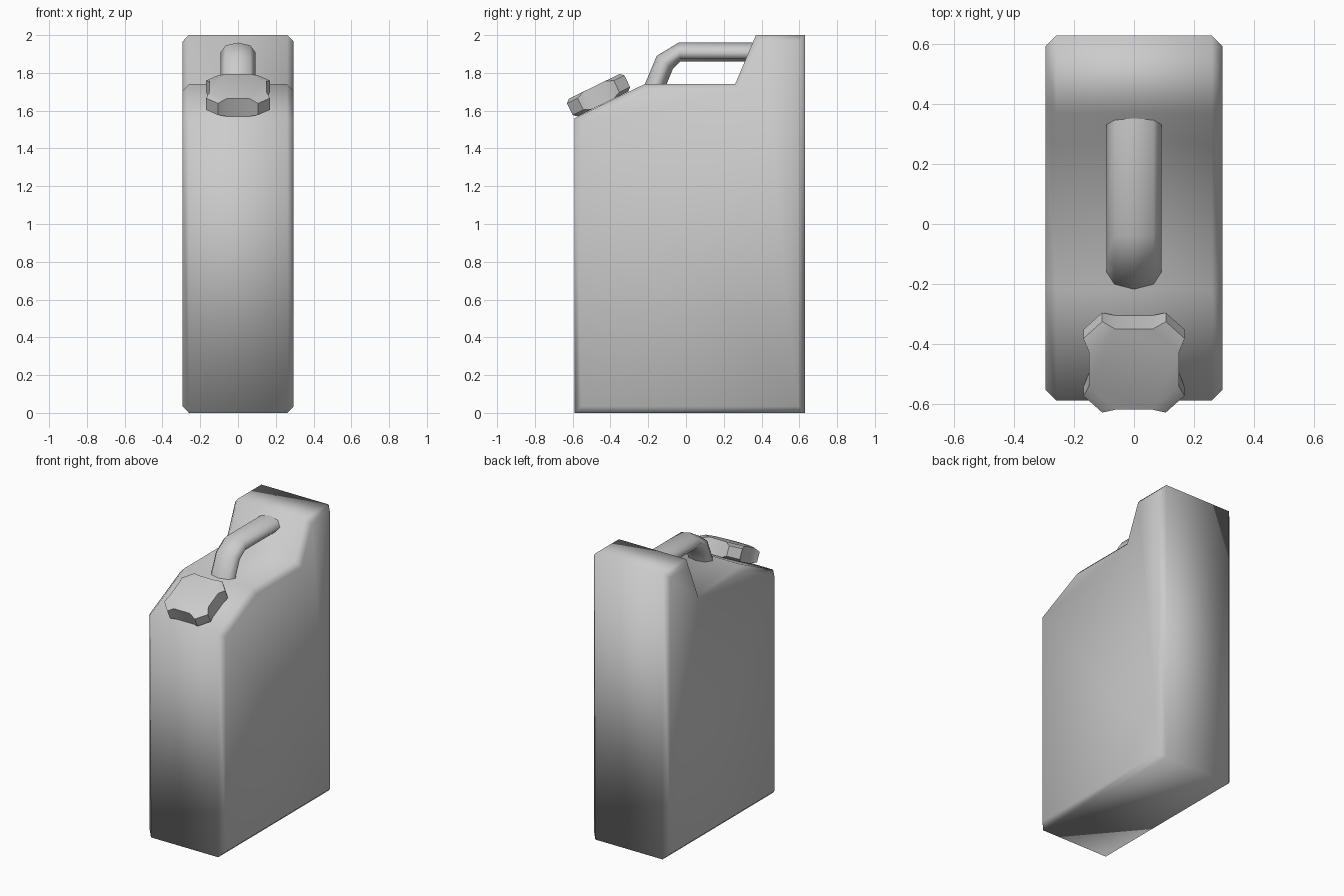
import bpy, bmesh, math
from mathutils import Matrix, Vector

if "Cube" in bpy.data.objects:
    bpy.data.objects.remove(bpy.data.objects["Cube"])

grey = bpy.data.materials.new("plain grey")
grey.use_nodes = True
colour = (0.6, 0.6, 0.6, 1)
grey.diffuse_color = colour
grey.node_tree.nodes["Principled BSDF"].inputs["Base Color"].default_value = colour


def finish(bm, name, sharp_angle=None):
    """Turn a bmesh into a smooth shaded object."""
    bmesh.ops.recalc_face_normals(bm, faces=bm.faces)
    mesh = bpy.data.meshes.new(name)
    bm.to_mesh(mesh)
    bm.free()
    mesh.materials.append(grey)
    obj = bpy.data.objects.new(name, mesh)
    bpy.context.collection.objects.link(obj)
    bpy.ops.object.select_all(action="DESELECT")
    obj.select_set(True)
    bpy.context.view_layer.objects.active = obj
    if sharp_angle:
        bpy.ops.object.shade_smooth_by_angle(angle=math.radians(sharp_angle))
    else:
        bpy.ops.object.shade_smooth()
    return obj


# Body: side outline extruded across, with chamfered rims
half, chamfer = 0.295, 0.035
outline = [(-0.59, 0), (0.63, 0), (0.63, 2), (0.37, 2),
           (0.26, 1.74), (-0.22, 1.74), (-0.59, 1.56)]
bm = bmesh.new()
side = bm.faces.new([bm.verts.new((chamfer - half, y, z)) for y, z in outline])
extruded = bmesh.ops.extrude_face_region(bm, geom=[side], use_keep_orig=True)["geom"]
bmesh.ops.translate(bm, vec=(2 * (half - chamfer), 0, 0),
                    verts=[v for v in extruded if isinstance(v, bmesh.types.BMVert)])
bmesh.ops.recalc_face_normals(bm, faces=bm.faces)
bm.normal_update()
sides = [f for f in bm.faces if abs(f.normal.x) > 0.9]
bmesh.ops.inset_individual(bm, faces=sides, thickness=chamfer, depth=chamfer,
                           use_even_offset=True)
finish(bm, "can_body")

# Handle: flattened eight-sided tube between outer and inner side lines
outer = [(-0.22, 1.735), (-0.155, 1.89), (-0.04, 1.96), (0.36, 1.96)]
inner = [(-0.105, 1.735), (-0.07, 1.82), (-0.03, 1.86), (0.315, 1.86)]
bm = bmesh.new()
rings = []
for a, b in zip(outer, inner):
    a, b = Vector((0, *a)), Vector((0, *b))
    centre, reach = (a + b) / 2, (a - b) / 2
    ring = []
    for i in range(8):
        t = i * math.tau / 8
        p = centre + reach * math.cos(t) + Vector((0.092 * math.sin(t), 0, 0))
        ring.append(bm.verts.new(p))
    rings.append(ring)
for r, s in zip(rings, rings[1:]):
    for i in range(8):
        j = (i + 1) % 8
        bm.faces.new((r[i], r[j], s[j], s[i]))
finish(bm, "carry_handle")

# Cap: octagonal disc with four grip lobes, tilted onto the front slope
bm = bmesh.new()
bmesh.ops.create_cone(bm, cap_ends=True, segments=8, depth=0.104,
                      radius1=0.162, radius2=0.162)
# Turn the disc so its flats face the axes
if max(v.co.x for v in bm.verts) > 0.155:
    bmesh.ops.rotate(bm, verts=bm.verts, matrix=Matrix.Rotation(math.pi / 8, 3, "Z"))
bm.normal_update()
corners = [f for f in bm.faces if abs(f.normal.x) > 0.5 and abs(f.normal.y) > 0.5]
bmesh.ops.inset_individual(bm, faces=corners, thickness=0.025, depth=0.045)
tilt = Matrix.Rotation(math.radians(26), 4, "X")
bmesh.ops.transform(bm, verts=bm.verts,
                    matrix=Matrix.Translation((0, -0.463, 1.682)) @ tilt)
finish(bm, "filler_cap", 62)
